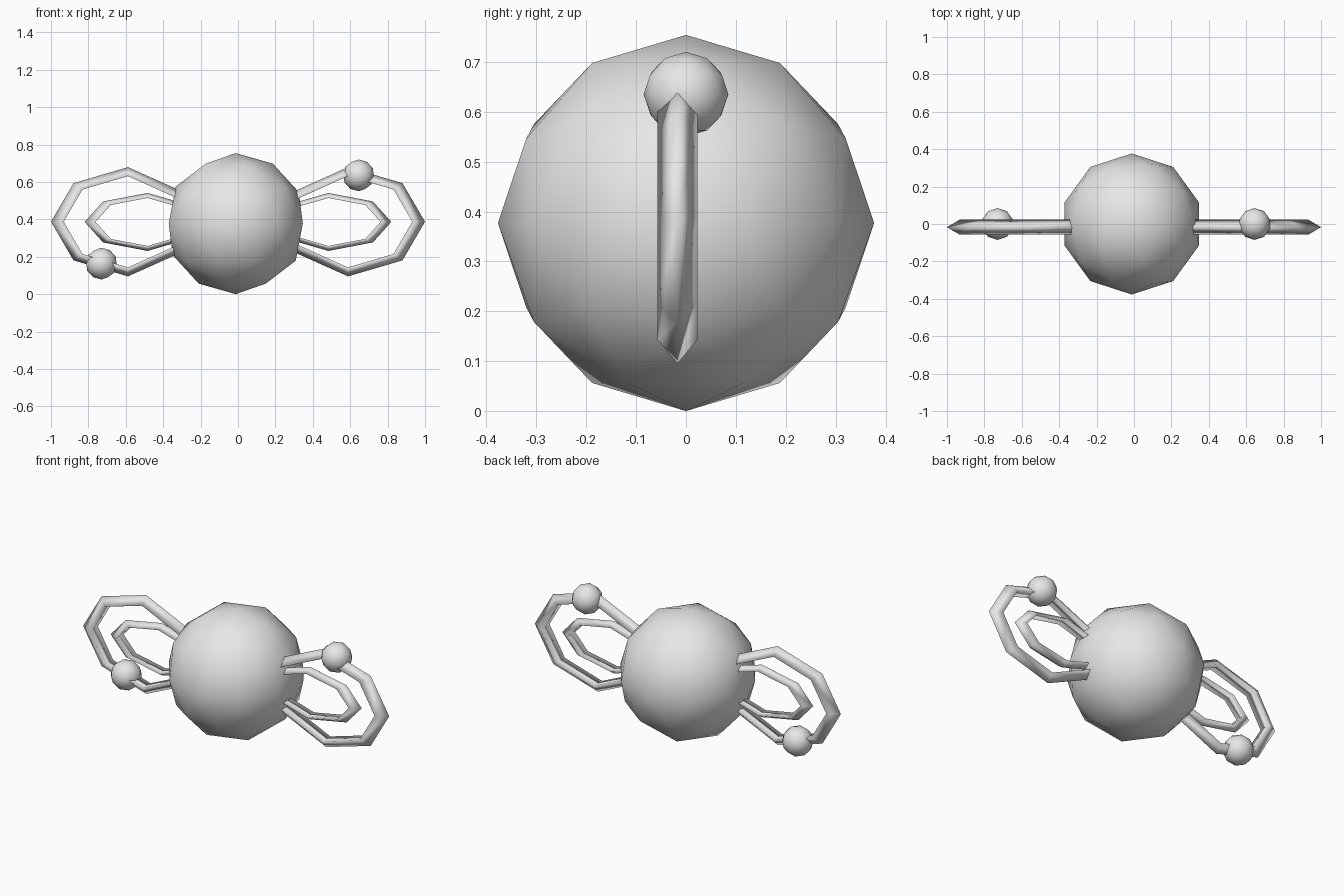
import bpy
import bmesh
from math import cos, sin, pi

cube = bpy.data.objects.get("Cube")
if cube:
    bpy.data.objects.remove(cube, do_unlink=True)

# Single plain grey
grey = bpy.data.materials.new("plain grey")
grey.use_nodes = True
grey.diffuse_color = (0.8, 0.8, 0.8, 1)
grey.node_tree.nodes["Principled BSDF"].inputs["Base Color"].default_value = (0.8, 0.8, 0.8, 1)


def finish(name, bm, location):
    bmesh.ops.recalc_face_normals(bm, faces=bm.faces)
    mesh = bpy.data.meshes.new(name)
    bm.to_mesh(mesh)
    bm.free()
    mesh.materials.append(grey)
    mesh.shade_smooth()
    obj = bpy.data.objects.new(name, mesh)
    obj.location = location
    bpy.context.collection.objects.link(obj)


def ball(name, radius, location):
    bm = bmesh.new()
    bmesh.ops.create_icosphere(bm, subdivisions=2, radius=radius)
    finish(name, bm, location)


def loop(name, side, location, half_x, half_z, depth, half_y):
    """Squashed eight-sided loop of triangular section, edge pointing outward."""
    path = [(cos(k * pi / 4), sin(k * pi / 4)) for k in range(8)]
    # The end inside the core is pulled to a narrower tip
    path[3], path[4], path[5] = (-0.9, 0.43), (-1.1, 0), (-0.9, -0.43)
    inner = 1 - depth / half_x
    section = [(1, 0), (inner, half_y), (inner, -half_y)]
    bm = bmesh.new()
    rings = [[bm.verts.new((side * half_x * px * s, y, half_z * pz * s))
              for s, y in section] for px, pz in path]
    for i, a in enumerate(rings):
        b = rings[(i + 1) % len(rings)]
        for j in range(3):
            k = (j + 1) % 3
            bm.faces.new((a[j], a[k], b[k], b[j]))
    finish(name, bm, location)


# Large core
ball("core", 0.377, (-0.012, 0, 0.377))

# Two nested loops on each side
for label, side in (("left", 1), ("right", -1)):
    loop(label + "_outer_loop", side, (side * 0.588, -0.017, 0.387), 0.412, 0.292, 0.068, 0.04)
    loop(label + "_inner_loop", side, (side * 0.483, -0.017, 0.386), 0.337, 0.155, 0.058, 0.038)

# Small balls riding on the outer loops
ball("left_small_ball", 0.085, (0.645, 0, 0.635))
ball("right_small_ball", 0.085, (-0.73, 0, 0.163))
